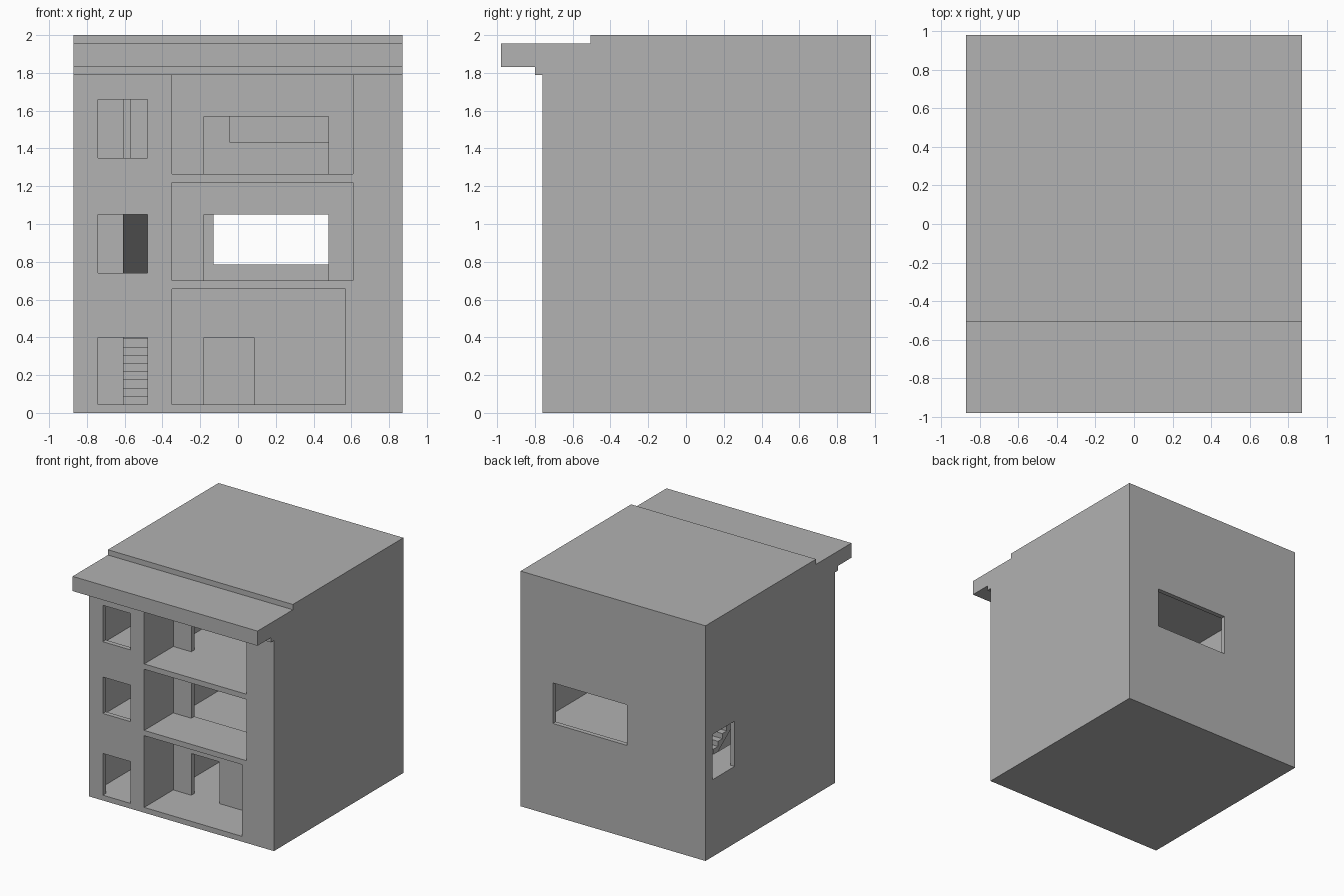
import bpy
import bmesh

old = bpy.data.objects.get("Cube")
if old:
    bpy.data.objects.remove(old, do_unlink=True)

grey = bpy.data.materials.new("plain_grey")
grey.use_nodes = True
grey.diffuse_color = (0.445, 0.445, 0.445, 1)
grey.node_tree.nodes["Principled BSDF"].inputs["Base Color"].default_value = grey.diffuse_color


def extrude_profile(name, x0, x1, profile):
    """Solid from a (y, z) outline, running from x0 to x1."""
    bm = bmesh.new()
    face = bm.faces.new([bm.verts.new((x0, y, z)) for y, z in profile])
    grown = bmesh.ops.extrude_face_region(bm, geom=[face])
    moved = [v for v in grown["geom"] if isinstance(v, bmesh.types.BMVert)]
    bmesh.ops.translate(bm, verts=moved, vec=(x1 - x0, 0, 0))
    bmesh.ops.recalc_face_normals(bm, faces=bm.faces)
    mesh = bpy.data.meshes.new(name)
    bm.to_mesh(mesh)
    bm.free()
    mesh.materials.append(grey)
    obj = bpy.data.objects.new(name, mesh)
    bpy.context.collection.objects.link(obj)
    return obj


def box(name, x, y, z):
    return extrude_profile(name, x[0], x[1],
                           [(y[0], z[0]), (y[1], z[0]), (y[1], z[1]), (y[0], z[1])])


def cut(target, x, y, z):
    """Carve a box-shaped space out of the target."""
    cutter = box("cutter", x, y, z)
    cutter.hide_render = True
    mod = target.modifiers.new("cut", 'BOOLEAN')
    mod.operation, mod.solver, mod.object = 'DIFFERENCE', 'EXACT', cutter
    bpy.context.view_layer.update()
    graph = bpy.context.evaluated_depsgraph_get()
    result = bpy.data.meshes.new_from_object(target.evaluated_get(graph))
    target.modifiers.clear()
    target.data = result
    bpy.data.objects.remove(cutter, do_unlink=True)


# House body with stepped cornice and raised roof slab
house = extrude_profile("house_shell", -0.87, 0.87, [
    (-0.76, 0), (0.98, 0), (0.98, 2), (-0.505, 2), (-0.505, 1.955),
    (-0.98, 1.955), (-0.98, 1.83), (-0.80, 1.83), (-0.80, 1.79), (-0.76, 1.79)])

WALL = 0.045
FLOORS = (0.045, 0.655, 1.265)
STAIRWELL = (-0.83, -0.39)

# Back rooms, one per floor, and the shared stairwell
for floor in FLOORS:
    cut(house, (-0.35, 0.83), (-0.33, 0.94), (floor, floor + 0.565))
cut(house, STAIRWELL, (-0.72, 0.94), (FLOORS[0], 1.83))

# Front loggias: right edge, floor, ceiling, then doorway right edge and top
for edge, low, high, door_edge, door_top in (
        (0.57, 0.045, 0.655, 0.085, 0.40),
        (0.61, 0.70, 1.22, 0.48, 1.05),
        (0.61, 1.265, 1.79, 0.48, 1.57)):
    cut(house, (-0.35, edge), (-0.9, -0.37), (low, high))
    cut(house, (-0.18, door_edge), (-0.4, -0.3), (low, door_top))

# Stairwell openings in the front wall
for low, high in ((0.045, 0.40), (0.74, 1.05), (1.35, 1.66)):
    cut(house, (-0.74, -0.48), (-0.8, -0.7), (low, high))

# Back window, side window and upper back niche
cut(house, (-0.13, 0.567), (0.9, 1.02), (0.785, 1.13))
cut(house, (-0.9, -0.8), (0.59, 0.885), (0.655, 1.04))
cut(house, (-0.045, 0.6), (0.9, 0.96), (1.435, 1.66))

# Landings around the flights
for level, floor in (("middle", FLOORS[1]), ("upper", FLOORS[2])):
    slab = (floor - WALL, floor)
    box(level + "_walkway", (STAIRWELL[0], -0.61), (-0.72, 0.94), slab)
    box(level + "_front_landing", (-0.61, STAIRWELL[1]), (-0.72, -0.32), slab)
    box(level + "_back_landing", (-0.61, STAIRWELL[1]), (0.50, 0.94), slab)

# Spine wall on the top floor
box("upper_spine_wall", (-0.61, -0.57), (-0.32, 0.94), (FLOORS[2], 1.83))


def stair(name, floor, start, end, count=14):
    """Flight with a sloping underside, rising from start to end along y."""
    rise, run = 0.61 / count, (end - start) / count
    outline = [(start, floor)]
    for i in range(count):
        outline.append((start + i * run, floor + (i + 1) * rise))
        outline.append((start + (i + 1) * run, floor + (i + 1) * rise))
    outline += [(end, floor + 0.61 - 0.06), (start + run, floor)]
    extrude_profile(name, -0.61, STAIRWELL[1], outline)


stair("lower_stair", FLOORS[0], -0.32, 0.50)
stair("upper_stair", FLOORS[1], 0.50, -0.32)
